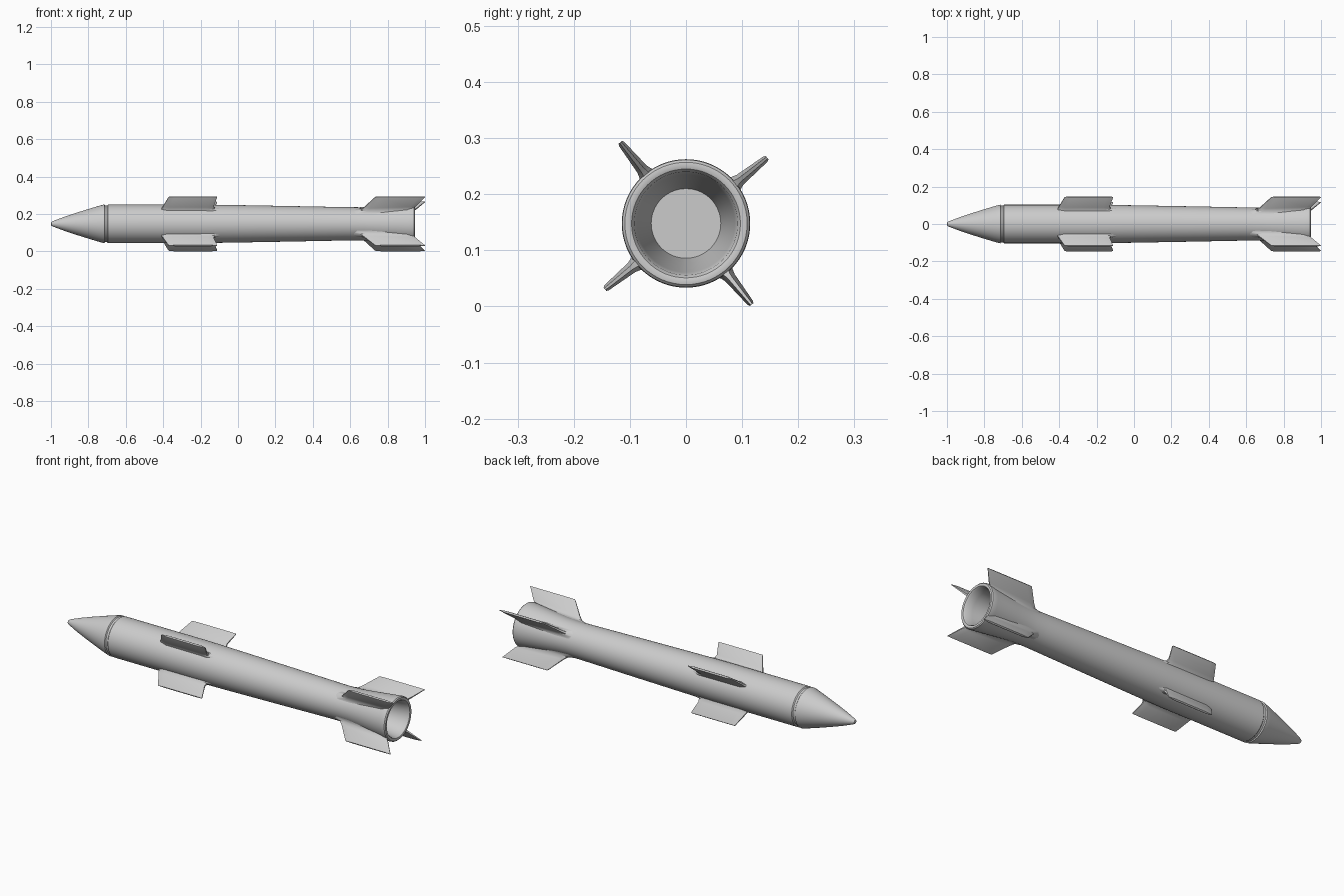
import bpy, bmesh, math
from mathutils import Matrix, Vector

if "Cube" in bpy.data.objects:
    bpy.data.objects.remove(bpy.data.objects["Cube"])

AXIS_Z = 0.148
SEGS = 64


def finish(bm, name, angle=35):
    """Turn a bmesh into a smooth-shaded object."""
    bmesh.ops.recalc_face_normals(bm, faces=bm.faces)
    me = bpy.data.meshes.new(name)
    bm.to_mesh(me)
    bm.free()
    ob = bpy.data.objects.new(name, me)
    bpy.context.collection.objects.link(ob)
    bpy.ops.object.select_all(action='DESELECT')
    ob.select_set(True)
    bpy.context.view_layer.objects.active = ob
    bpy.ops.object.shade_smooth_by_angle(angle=math.radians(angle))
    return ob


def lathe(name, profile):
    """Revolve (x, radius) points about the long axis and cap both ends."""
    bm = bmesh.new()
    rings = []
    for x, r in profile:
        rings.append([bm.verts.new((x, r * math.cos(a), AXIS_Z + r * math.sin(a)))
                      for a in (2 * math.pi * i / SEGS for i in range(SEGS))])
    for a, b in zip(rings, rings[1:]):
        for i in range(SEGS):
            j = (i + 1) % SEGS
            bm.faces.new((a[i], a[j], b[j], b[i]))
    bm.faces.new(rings[0])
    bm.faces.new(rings[-1])
    return finish(bm, name)


def fin(name, levels, angle):
    """Loft sections from root to tip: (x0, r0, x1, r1, half thickness)."""
    bm = bmesh.new()
    rot = Matrix.Rotation(angle - math.pi / 2, 4, 'X')
    rings = []
    for x0, r0, x1, r1, t in levels:
        half = [(0, 0.35), (0.12, 1), (0.88, 1), (1, 0.35)]
        loop = half + [(u, -w) for u, w in reversed(half)]
        ring = []
        for u, w in loop:
            p = rot @ Vector((x0 + (x1 - x0) * u, w * t, r0 + (r1 - r0) * u))
            ring.append(bm.verts.new(p + Vector((0, 0, AXIS_Z))))
        rings.append(ring)
    n = len(rings[0])
    for a, b in zip(rings, rings[1:]):
        for i in range(n):
            j = (i + 1) % n
            bm.faces.new((a[i], a[j], b[j], b[i]))
    bm.faces.new(rings[0])
    bm.faces.new(rings[-1])
    return finish(bm, name, 40)


# Nose cone
lathe("nose_cone", [
    (-1.0, 0.004), (-0.998, 0.009), (-0.99, 0.014), (-0.97, 0.022),
    (-0.93, 0.037), (-0.87, 0.057), (-0.80, 0.079), (-0.74, 0.097),
    (-0.722, 0.102), (-0.715, 0.103), (-0.711, 0.098), (-0.70, 0.098)])

# Body tube with flared tail and hollow nozzle
lathe("body_tube", [
    (-0.712, 0.098), (-0.70, 0.098), (-0.695, 0.103), (-0.55, 0.103),
    (-0.20, 0.103), (0.0, 0.100), (0.30, 0.0945), (0.58, 0.089),
    (0.65, 0.0885), (0.71, 0.091), (0.78, 0.098), (0.85, 0.1055),
    (0.91, 0.112), (0.932, 0.1145), (0.941, 0.1135), (0.946, 0.109),
    (0.947, 0.103), (0.945, 0.097), (0.938, 0.092), (0.90, 0.087),
    (0.80, 0.073), (0.72, 0.062)])

# Four mid-body fins and four tail fins, each with a faired root
FORE = [(-0.43, 0.088, -0.02, 0.088, 0.020),
        (-0.408, 0.104, -0.125, 0.106, 0.0125),
        (-0.400, 0.122, -0.130, 0.122, 0.0105),
        (-0.372, 0.182, -0.112, 0.182, 0.006),
        (-0.368, 0.186, -0.114, 0.186, 0.004)]
TAIL = [(0.57, 0.079, 0.935, 0.102, 0.024),
        (0.655, 0.095, 0.945, 0.118, 0.0135),
        (0.675, 0.114, 0.953, 0.126, 0.0105),
        (0.732, 0.182, 0.997, 0.182, 0.006),
        (0.737, 0.186, 1.0, 0.186, 0.004)]
for k in range(4):
    a = math.radians(39 + 90 * k)
    fin(f"mid_fin_{k + 1}", FORE, a)
    fin(f"tail_fin_{k + 1}", TAIL, a)
